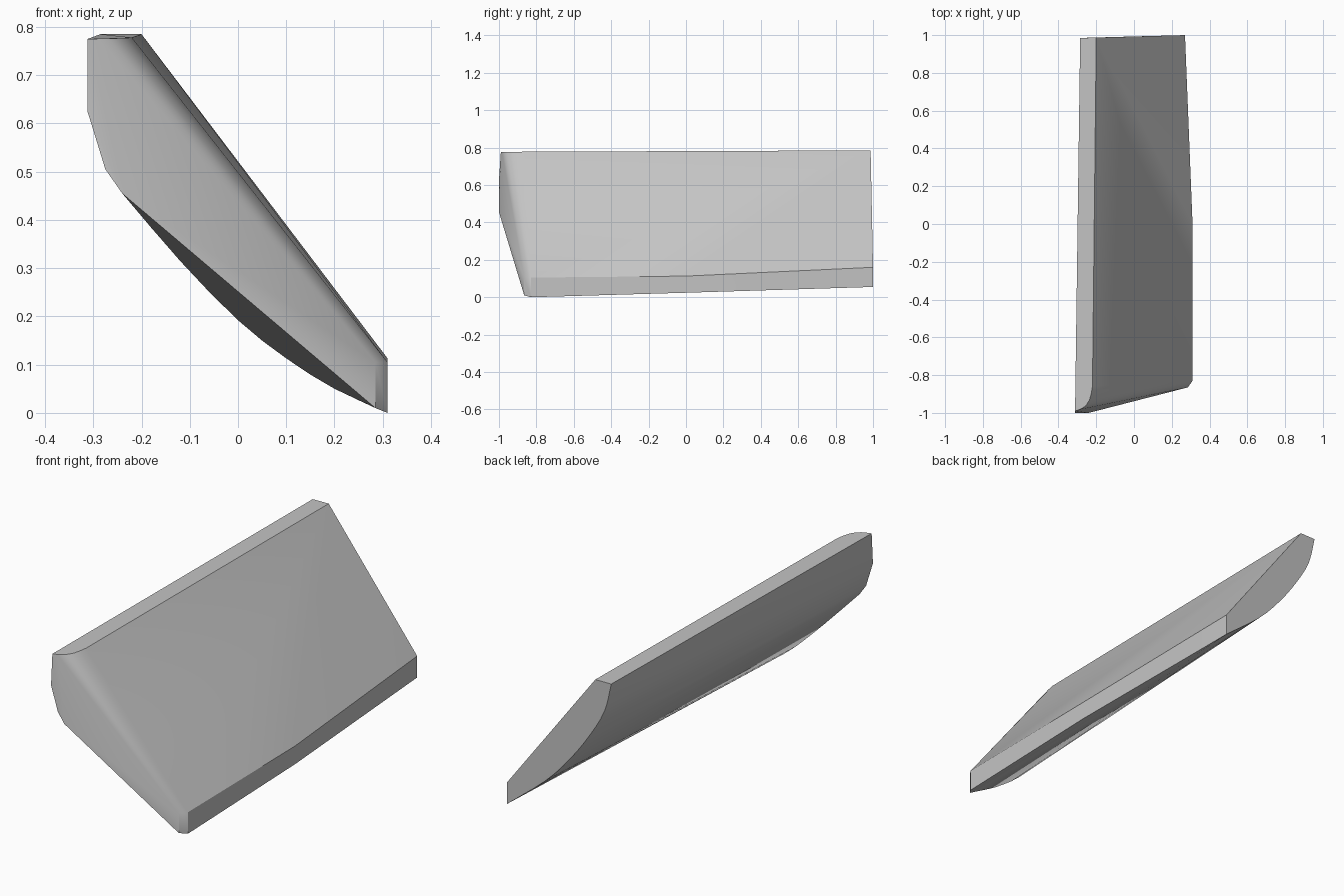
import bpy
import bmesh
from math import radians
from mathutils import Vector

cube = bpy.data.objects.get("Cube")
if cube:
    bpy.data.objects.remove(cube, do_unlink=True)

grey = bpy.data.materials.new("plain grey")
grey.use_nodes = True
grey.diffuse_color = (0.55, 0.55, 0.55, 1)
grey.node_tree.nodes["Principled BSDF"].inputs["Base Color"].default_value = grey.diffuse_color


def smooth_path(pts, steps):
    """Catmull-Rom curve through the given points."""
    p = [Vector(v) for v in pts]
    p = [2 * p[0] - p[1]] + p + [2 * p[-1] - p[-2]]
    out = []
    for a, b, c, d in zip(p, p[1:], p[2:], p[3:]):
        for i in range(steps):
            t = i / steps
            out.append(0.5 * (2 * b + (c - a) * t + (2 * a - 5 * b + 4 * c - d) * t * t
                              + (3 * b - a - 3 * c + d) * t ** 3))
    return out + [p[-2]]


# Blunt front end, pulled back along the belly and the upper slope
nose = [(-.312, -.99, .775), (-.312, -1, .625), (-.275, -1, .505), (-.24, -1, .455),
        (.285, -.865, .01), (.285, -.865, .105)]
nose_top = smooth_path([(-.312, -.99, .775), (-.268, -.972, .776),
                        (-.235, -.93, .777), (-.22, -.86, .778)], 2)
belly_front = smooth_path([(-.24, -1, .455), (-.12, -.9, .315), (0, -.85, .192),
                           (.1, -.84, .113), (.2, -.84, .05), (.31, -.83, 0)], 2)
shoulder = [(.31, -.83, .105)]

# Slight bend of the lower rim half way along
rim_bend = [(.31, 0, .024), (.31, 0, .113)]

# Thinner, curved back end
belly_back = smooth_path([(-.285, .985, .785), (-.25, .986, .645), (-.174, .988, .51),
                          (-.068, .991, .365), (.064, .994, .222), (.27, 1, .055)], 3)
back_top = [(.27, 1, .16), (-.2, .987, .785)]

# Wrap the sections in one convex skin
bm = bmesh.new()
for co in nose + nose_top + belly_front + shoulder + rim_bend + belly_back + back_top:
    bm.verts.new(co)
bmesh.ops.remove_doubles(bm, verts=bm.verts, dist=0.002)
hull = bmesh.ops.convex_hull(bm, input=bm.verts)
loose = {v for v in hull["geom_interior"] + hull["geom_unused"]
         if isinstance(v, bmesh.types.BMVert)}
bmesh.ops.delete(bm, geom=list(loose), context='VERTS')
bmesh.ops.dissolve_limit(bm, angle_limit=radians(1), verts=bm.verts, edges=bm.edges)
bmesh.ops.recalc_face_normals(bm, faces=bm.faces)

mesh = bpy.data.meshes.new("curved_panel")
bm.to_mesh(mesh)
bm.free()
mesh.materials.append(grey)
panel = bpy.data.objects.new("curved_panel", mesh)
bpy.context.collection.objects.link(panel)
for o in bpy.context.selected_objects:
    o.select_set(False)
panel.select_set(True)
bpy.context.view_layer.objects.active = panel
bpy.ops.object.shade_smooth_by_angle(angle=radians(30))
